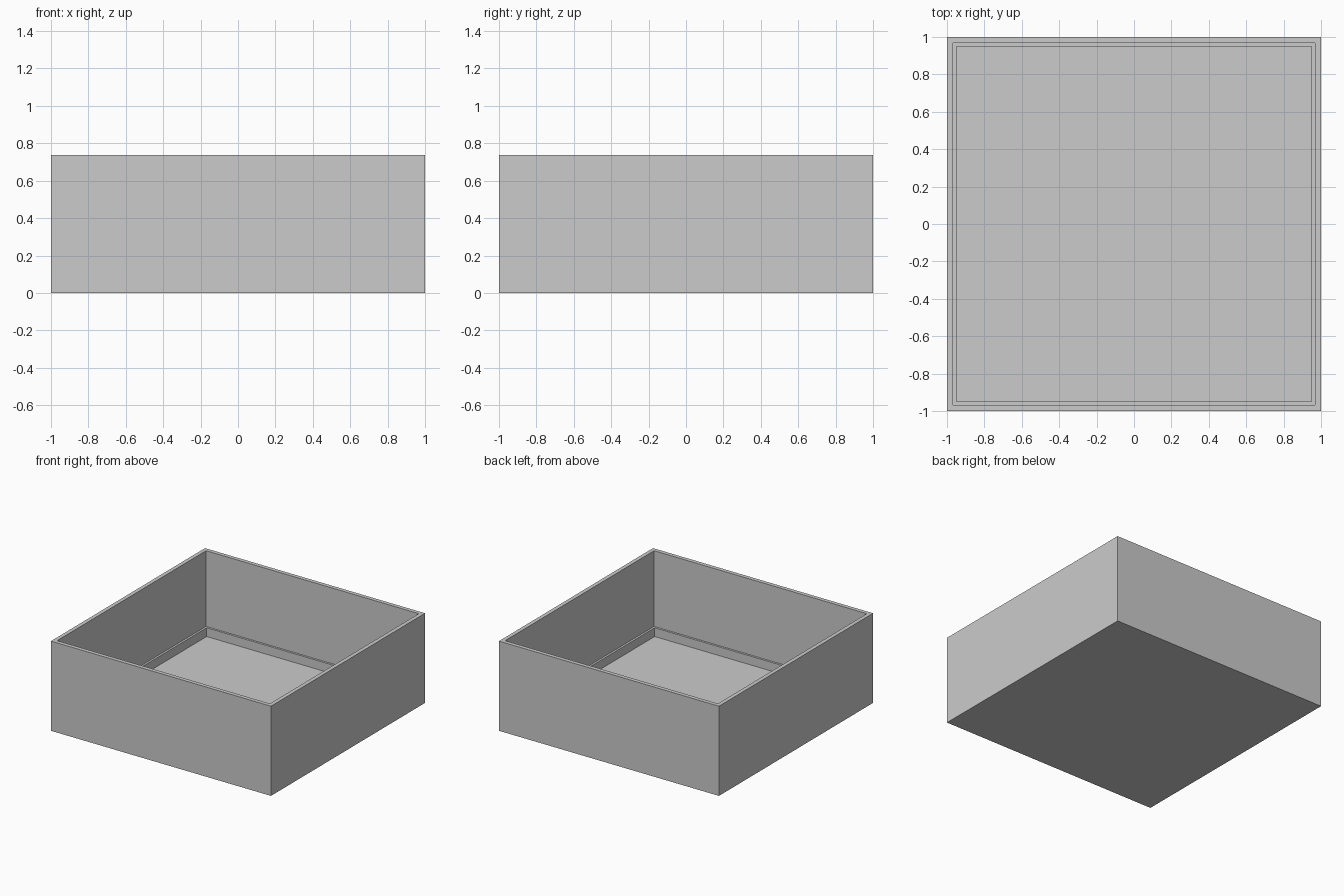
import bpy, bmesh

if "Cube" in bpy.data.objects:
    bpy.data.objects.remove(bpy.data.objects["Cube"])

# (half width, z) of each square ring, from outer base over the rim down to the floor
RINGS = [
    (1.0, 0.0),       # outer base
    (1.0, 0.737),     # outer rim
    (0.967, 0.737),   # inner rim
    (0.967, 0.115),   # ledge, outer edge
    (0.950, 0.115),   # ledge, inner edge
    (0.950, 0.043),   # floor
]


def square_ring(bm, half, z):
    corners = [(-1, -1), (1, -1), (1, 1), (-1, 1)]
    return [bm.verts.new((x * half, y * half, z)) for x, y in corners]


# Open tray: walls, rim, inner ledge
bm = bmesh.new()
rings = [square_ring(bm, h, z) for h, z in RINGS]
for lower, upper in zip(rings, rings[1:]):
    for i in range(4):
        j = (i + 1) % 4
        bm.faces.new((lower[i], lower[j], upper[j], upper[i]))

# Underside and tray floor
bm.faces.new(rings[0][::-1])
bm.faces.new(rings[-1])
bmesh.ops.recalc_face_normals(bm, faces=bm.faces[:])

mesh = bpy.data.meshes.new("open_box")
bm.to_mesh(mesh)
bm.free()
box = bpy.data.objects.new("open_box", mesh)
bpy.context.collection.objects.link(box)
